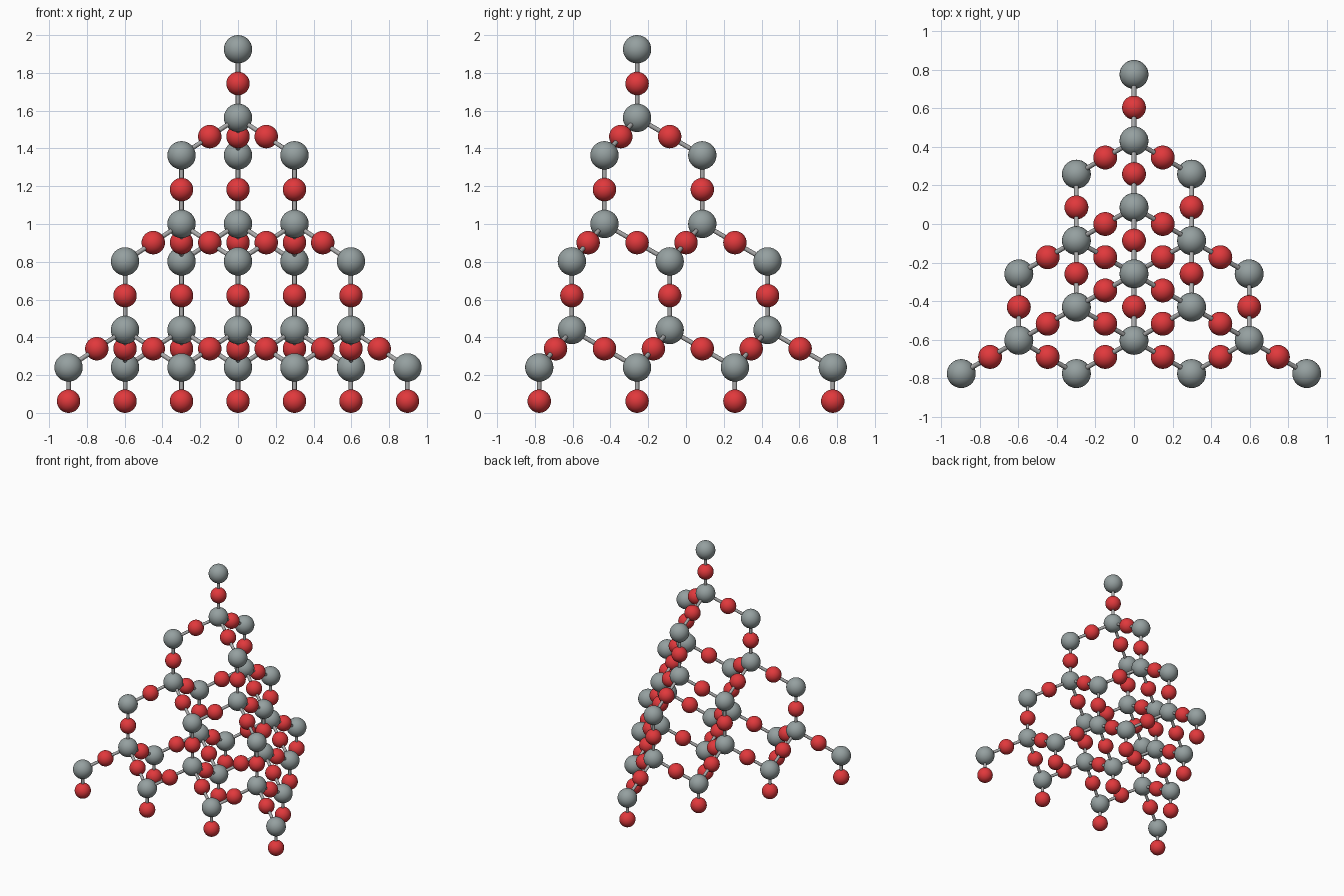
import bpy, bmesh
from math import sin, cos, radians
from mathutils import Vector, Matrix

if "Cube" in bpy.data.objects:
    bpy.data.objects.remove(bpy.data.objects["Cube"])

SI_R, O_R, BOND_R = 0.075, 0.062, 0.012
TIER = 0.5615          # height of one tier
RISE = 0.363           # vertical silicon-silicon spacing
SPREAD = 0.3453        # horizontal reach of a sloping link
LAYERS = 4

# Lattice: every lower silicon links down to three upper silicons of the next tier
DIRS = [Vector((SPREAD * cos(radians(a)), SPREAD * sin(radians(a)), 0)) for a in (90, 210, 330)]
APEX = Vector((0, -SPREAD * 0.75, 2 - SI_R))
silicon, oxygen, bonds = [], [], []


def link(a, b):
    mid = (a + b) / 2
    oxygen.append(mid)
    bonds.extend([(a, mid), (mid, b)])


for k in range(LAYERS):
    for i in range(k + 1):
        for j in range(k + 1 - i):
            top = APEX + DIRS[0] * i + DIRS[1] * j + DIRS[2] * (k - i - j)
            top.z -= TIER * k
            silicon.append(top)
            if k == LAYERS - 1:            # loose oxygen feet
                foot = Vector((top.x, top.y, O_R))
                oxygen.append(foot)
                bonds.append((top, foot))
                continue
            low = top - Vector((0, 0, RISE))
            silicon.append(low)
            link(top, low)
            for d in DIRS:
                link(low, low + d - Vector((0, 0, TIER - RISE)))


def material(name, rgb):
    m = bpy.data.materials.new(name)
    m.diffuse_color = (*rgb, 1)
    m.use_nodes = True
    m.node_tree.nodes["Principled BSDF"].inputs["Base Color"].default_value = m.diffuse_color
    return m


def finish(bm, name, mat):
    for f in bm.faces:
        f.smooth = len(f.verts) <= 4
    me = bpy.data.meshes.new(name)
    bm.to_mesh(me)
    bm.free()
    me.materials.append(mat)
    bpy.context.collection.objects.link(bpy.data.objects.new(name, me))


# Atoms
def atoms(name, points, r, mat):
    bm = bmesh.new()
    for p in points:
        bmesh.ops.create_uvsphere(bm, u_segments=32, v_segments=16, radius=r,
                                  matrix=Matrix.Translation(p))
    finish(bm, name, mat)


atoms("silicon_atoms", silicon, SI_R, material("silicon_grey", (0.30, 0.35, 0.35)))
atoms("oxygen_atoms", oxygen, O_R, material("oxygen_red", (0.75, 0.04, 0.045)))

# Bond rods
bm = bmesh.new()
for a, b in bonds:
    d = b - a
    m = Matrix.Translation((a + b) / 2) @ d.to_track_quat('Z', 'Y').to_matrix().to_4x4()
    bmesh.ops.create_cone(bm, cap_ends=True, segments=12, radius1=BOND_R, radius2=BOND_R,
                          depth=d.length, matrix=m)
finish(bm, "bond_rods", material("bond_grey", (0.4, 0.4, 0.4)))
